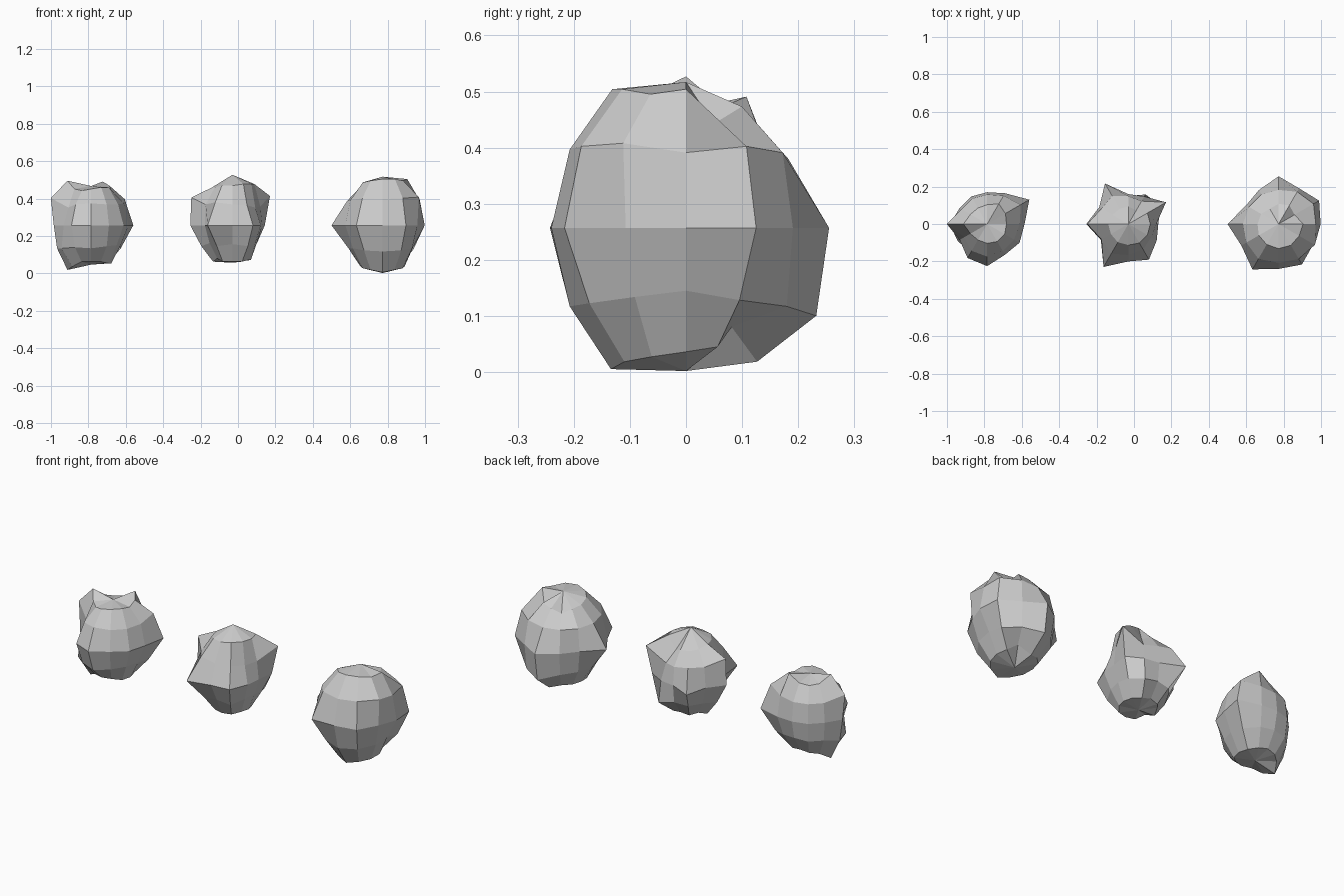
import bpy, bmesh
from math import cos, sin, radians

CENTRE_Z = 0.257
LATITUDES = (62, 34, 0, -34, -62)


def rock(name, x, top, bottom, rows):
    """Low-poly ball: 12 segments, radii (in hundredths) per latitude row."""
    bm = bmesh.new()
    rings = []
    for lat, row in zip(LATITUDES, rows):
        a = radians(lat)
        ring = []
        for i, r in enumerate(row):
            t = radians(30 * i)
            ring.append(bm.verts.new((r / 100 * cos(a) * cos(t),
                                      r / 100 * cos(a) * sin(t),
                                      r / 100 * sin(a))))
        rings.append(ring)
    north = bm.verts.new((0, 0, top / 100))
    south = bm.verts.new((0, 0, -bottom / 100))
    for i in range(12):
        j = (i + 1) % 12
        bm.faces.new((north, rings[0][i], rings[0][j]))
        bm.faces.new((south, rings[-1][j], rings[-1][i]))
        for up, low in zip(rings, rings[1:]):
            bm.faces.new((up[i], low[i], low[j], up[j]))
    mesh = bpy.data.meshes.new(name)
    bm.to_mesh(mesh)
    bm.free()
    obj = bpy.data.objects.new(name, mesh)
    obj.location = (x, 0, CENTRE_Z)
    bpy.context.collection.objects.link(obj)


# Left rock: narrow, with knobs on its left and right
rock("left_rock", -0.785, 21, 21, (
    (22, 24, 26.5, 22, 21, 22, 27, 22, 21, 22, 23, 23),
    (21, 25, 21, 19, 19, 19, 26, 17, 20, 21, 20, 20),
    (20, 26, 19, 17, 17, 17, 20, 17, 21, 22.5, 19, 20),
    (19, 22, 19, 18, 19, 19, 22, 22, 21, 22, 20, 19),
    (23, 23, 22, 21, 22, 23, 27, 25, 22, 22, 22, 23)))

# Middle rock: small body with pointed ridges
rock("middle_rock", -0.03, 27, 20, (
    (25, 25, 18, 20, 20, 21, 23, 23, 24, 24, 25, 25),
    (18, 28, 17, 18, 21, 20, 26.5, 20, 22, 20, 19, 17),
    (16, 20, 17, 16, 25, 18, 22.5, 17, 26.5, 20, 22, 17.5),
    (16, 18, 22, 18, 19, 18, 20, 17, 20, 18, 20, 17),
    (21, 21, 21, 20, 21, 20, 22, 20, 22, 22, 22, 21)))

# Right rock: the largest and roundest
rock("right_rock", 0.773, 26, 25.5, (
    (28, 21, 24.5, 23, 20, 23, 24, 26, 27, 28, 28, 27),
    (24, 26, 24, 22, 22, 22, 23, 24, 26, 25, 26, 27),
    (22.5, 25, 22, 25.5, 21, 20, 27.3, 23, 28, 24, 25, 21.5),
    (20, 23, 25, 28, 23, 22, 22, 22, 24, 25, 24, 22),
    (25, 24, 20, 27, 25, 25, 25, 26, 27, 28.5, 27, 26)))
